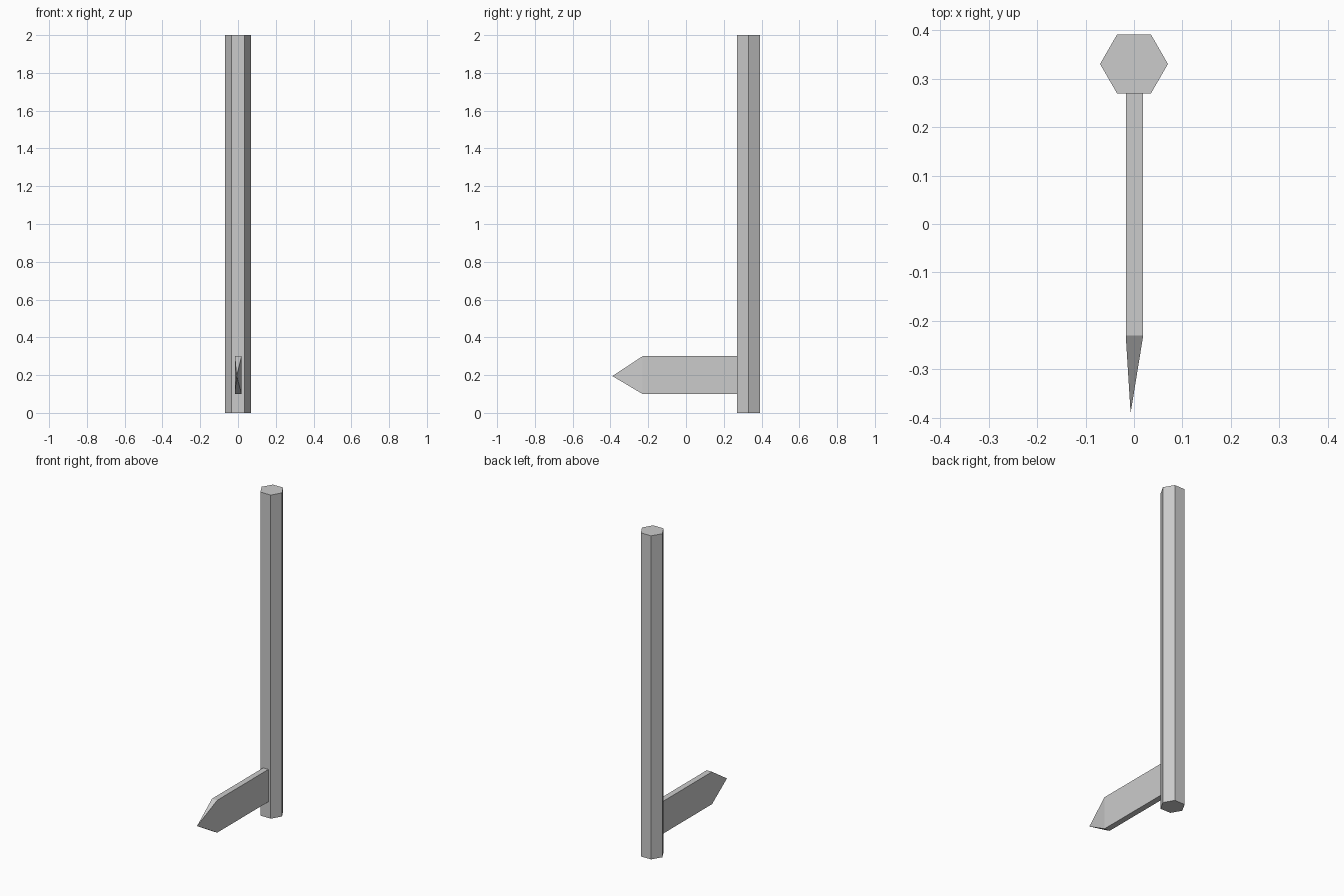
import bpy
import bmesh
from math import pi
from mathutils import Matrix, Vector

if "Cube" in bpy.data.objects:
    bpy.data.objects.remove(bpy.data.objects["Cube"])


def finish(name, bm):
    bmesh.ops.recalc_face_normals(bm, faces=bm.faces)
    mesh = bpy.data.meshes.new(name)
    bm.to_mesh(mesh)
    bm.free()
    obj = bpy.data.objects.new(name, mesh)
    bpy.context.collection.objects.link(obj)
    return obj


# Hexagonal post, corners pointing along x
bm = bmesh.new()
bmesh.ops.create_cone(bm, cap_ends=True, segments=6, radius1=0.07, radius2=0.07,
                      depth=2.0, matrix=Matrix.Translation((0, 0.33, 1.0)) @ Matrix.Rotation(pi / 6, 4, 'Z'))
# Align a corner with +x whatever the primitive's starting angle
if max(v.co.x for v in bm.verts) < 0.069:
    bmesh.ops.rotate(bm, verts=bm.verts, cent=(0, 0.33, 0), matrix=Matrix.Rotation(pi / 6, 3, 'Z'))
finish("post", bm)

# Sign board: flat box whose front end is drawn out to an off-centre point
bm = bmesh.new()
bmesh.ops.create_cube(bm, size=1.0)
bmesh.ops.scale(bm, verts=bm.verts, vec=(0.036, 0.505, 0.2))
bmesh.ops.translate(bm, verts=bm.verts, vec=(0.001, 0.0225, 0.2))
bm.normal_update()
front = min(bm.faces, key=lambda f: f.calc_center_median().y)
tip = bmesh.ops.poke(bm, faces=[front])["verts"][0]
tip.co = Vector((-0.007, -0.39, 0.195))
finish("pointed_sign_board", bm)
